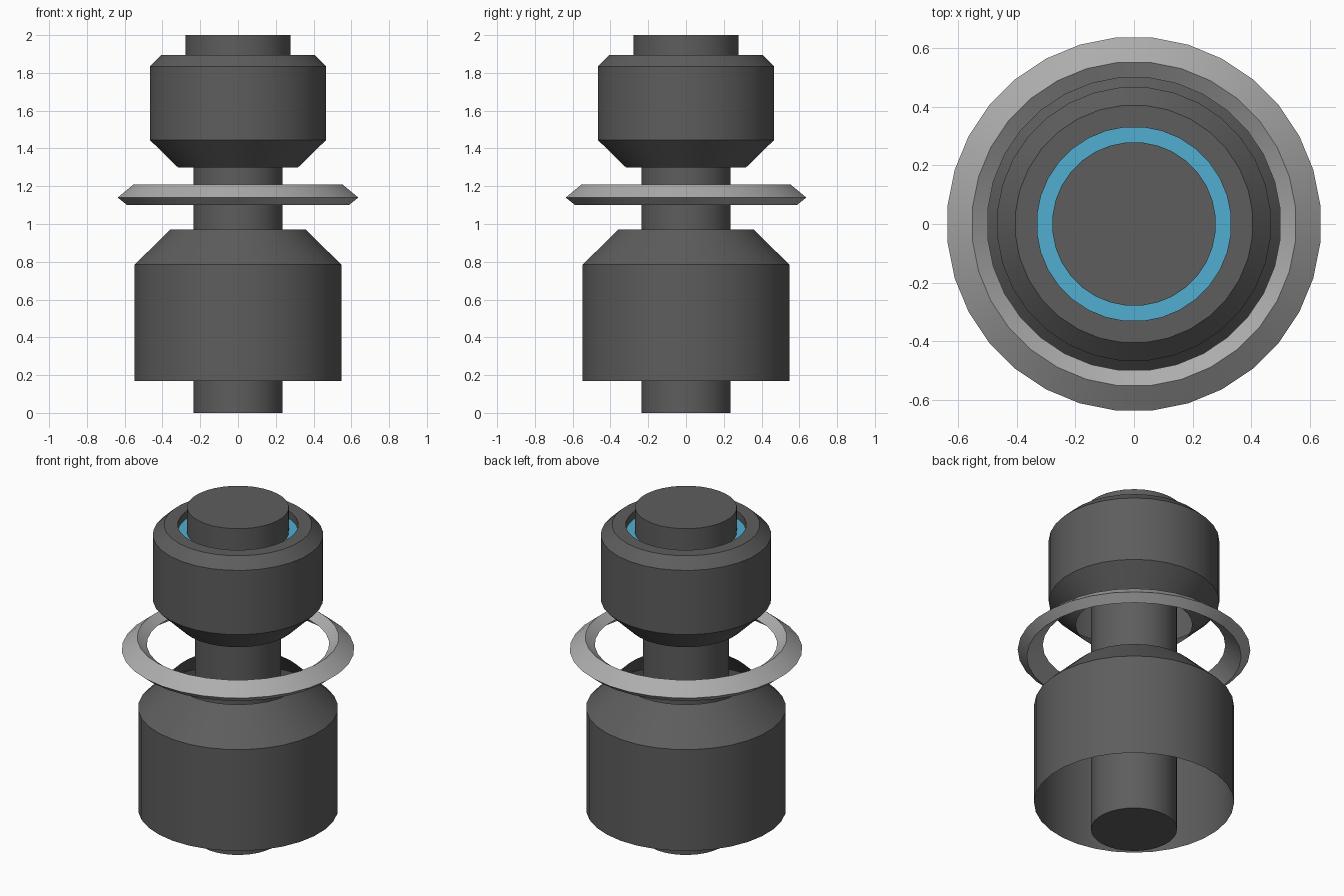
import bpy, bmesh, math

if "Cube" in bpy.data.objects:
    bpy.data.objects.remove(bpy.data.objects["Cube"])

SIDES = 32


def material(name, rgb):
    m = bpy.data.materials.new(name)
    m.diffuse_color = (*rgb, 1.0)
    m.use_nodes = True
    m.node_tree.nodes["Principled BSDF"].inputs["Base Color"].default_value = m.diffuse_color
    return m


dark = material("dark grey", (0.11, 0.11, 0.11))
silver = material("light grey", (0.42, 0.42, 0.42))
blue = material("glow blue", (0.08, 0.42, 0.64))


def lathe(name, profile, mat, loop=False):
    """Spin (radius, z) points round the z axis; radius 0 makes a cap."""
    bm = bmesh.new()
    rings = []
    for r, z in profile:
        if r == 0:
            rings.append([bm.verts.new((0, 0, z))] * SIDES)
            continue
        ring = []
        for i in range(SIDES):
            a = 2 * math.pi * (i + 0.5) / SIDES
            ring.append(bm.verts.new((r * math.cos(a), r * math.sin(a), z)))
        rings.append(ring)
    pairs = list(zip(rings, rings[1:]))
    if loop:
        pairs.append((rings[-1], rings[0]))
    for lo, hi in pairs:
        for i in range(SIDES):
            j = (i + 1) % SIDES
            corners = list(dict.fromkeys((lo[i], lo[j], hi[j], hi[i])))
            bm.faces.new(corners)
    me = bpy.data.meshes.new(name)
    bm.to_mesh(me)
    bm.free()
    me.materials.append(mat)
    ob = bpy.data.objects.new(name, me)
    bpy.context.collection.objects.link(ob)
    bpy.context.view_layer.objects.active = ob
    ob.select_set(True)
    bpy.ops.object.shade_smooth_by_angle(angle=math.radians(25))
    ob.select_set(False)
    return ob


# central rod and wider top plug
lathe("core_rod", [(0, 0), (0.237, 0), (0.237, 1.75), (0, 1.75)], dark)
lathe("top_plug", [(0, 1.75), (0.28, 1.75), (0.28, 2.0), (0, 2.0)], dark)

# lower sleeve: thin shell open at both ends
lathe("lower_sleeve", [(0.55, 0.17), (0.55, 0.785), (0.36, 0.97)], dark)

# upper sleeve: open below, with a recessed lip on top
lathe("upper_sleeve", [(0.32, 1.30), (0.469, 1.445), (0.469, 1.835),
                       (0.407, 1.895), (0.332, 1.895), (0.332, 1.80)], dark)

# blue ring in the groove round the plug
lathe("blue_ring", [(0.27, 1.85), (0.27, 1.78), (0.332, 1.78), (0.332, 1.85)], blue, True)

# floating ring with a slanted four-sided section
lathe("floating_ring", [(0.59, 1.10), (0.64, 1.14), (0.555, 1.21), (0.502, 1.17)],
      silver, True)
